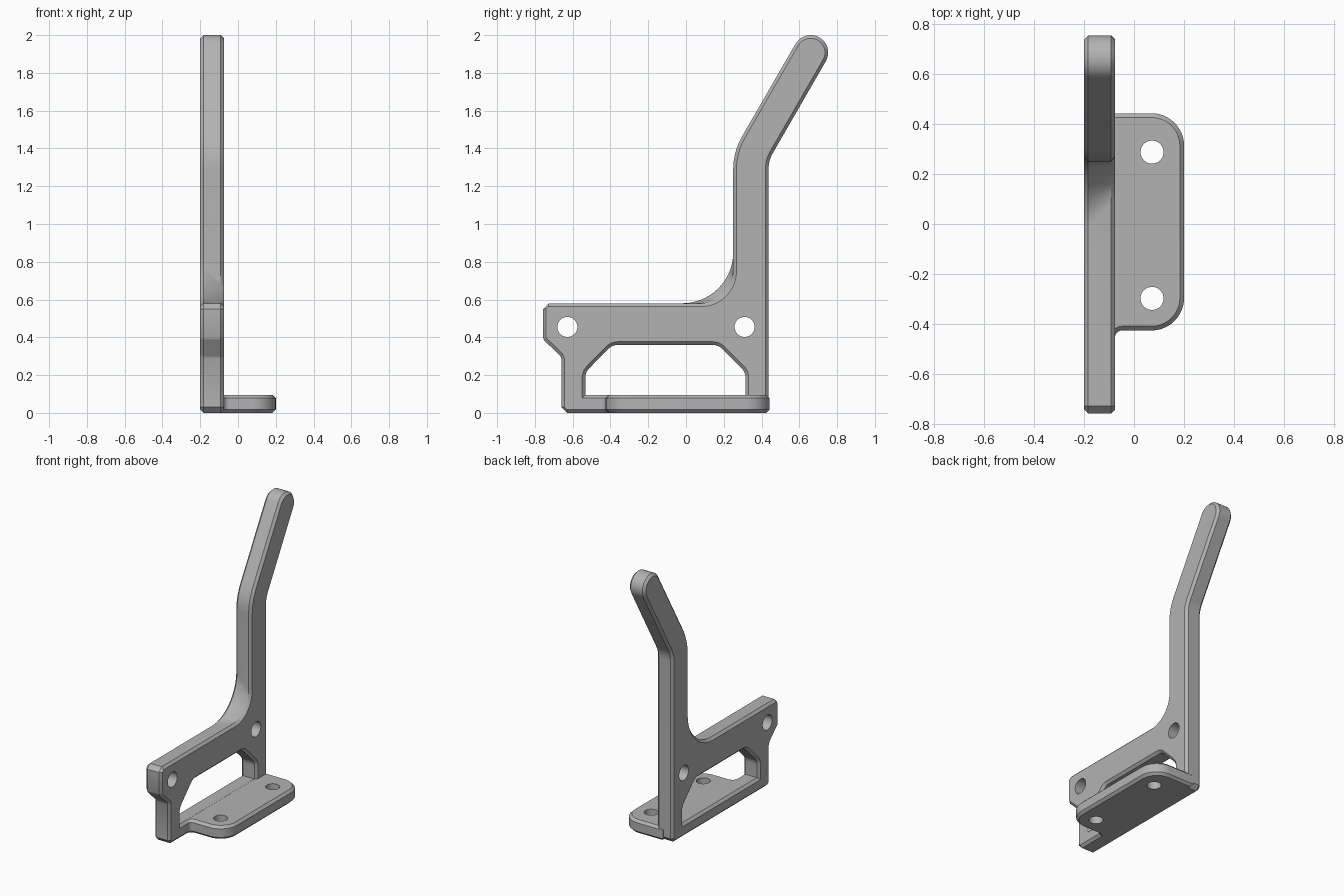
import bpy, bmesh, math
from mathutils import Vector

if "Cube" in bpy.data.objects:
    bpy.data.objects.remove(bpy.data.objects["Cube"])

grey = bpy.data.materials.new("plain grey")
grey.use_nodes = True
colour = (0.45, 0.45, 0.45, 1)
grey.diffuse_color = colour
grey.node_tree.nodes["Principled BSDF"].inputs["Base Color"].default_value = colour

CHAMFER = 0.017


def outline(corners, inset=0.0):
    """Counter-clockwise corners (u, v, radius, segments), inset and rounded."""
    pts = [Vector(c[:2]) for c in corners]
    result = []
    for i, (p, (_, _, radius, segs)) in enumerate(zip(pts, corners)):
        a = (p - pts[i - 1]).normalized()
        b = (pts[(i + 1) % len(pts)] - p).normalized()
        turn = math.atan2(a.x * b.y - a.y * b.x, a.dot(b))
        inward = (Vector((-a.y, a.x)) + Vector((-b.y, b.x))).normalized()
        p = p + inward * inset / math.cos(turn / 2)
        if segs == 0:
            result.append(p)
            continue
        side = 1 if turn > 0 else -1
        r = max(radius - side * inset, 0.004)
        centre = p + inward * side * r / math.cos(turn / 2)
        start = math.atan2(-inward.y * side, -inward.x * side) - turn / 2
        for k in range(segs + 1):
            t = start + turn * k / segs
            result.append(centre + r * Vector((math.cos(t), math.sin(t))))
    return result


def loft(name, rings, axis):
    """Join matching outlines, each (offset, points), along the x or z axis."""
    bm = bmesh.new()
    loops = []
    for h, pts in rings:
        loops.append([bm.verts.new((h, p.x, p.y) if axis == "x" else (p.x, p.y, h))
                      for p in pts])
    n = len(loops[0])
    for low, high in zip(loops, loops[1:]):
        for i in range(n):
            j = (i + 1) % n
            bm.faces.new((low[i], low[j], high[j], high[i]))
    bm.faces.new(loops[0][::-1])
    bm.faces.new(loops[-1])
    bmesh.ops.recalc_face_normals(bm, faces=bm.faces)
    mesh = bpy.data.meshes.new(name)
    bm.to_mesh(mesh)
    bm.free()
    mesh.materials.append(grey)
    obj = bpy.data.objects.new(name, mesh)
    bpy.context.collection.objects.link(obj)
    return obj


def circle(u, v, r, n=40):
    return [Vector((u + r * math.cos(k * math.tau / n), v + r * math.sin(k * math.tau / n)))
            for k in range(n)]


def cut(obj, cutters):
    """Subtract the cutters, then remove them."""
    bpy.ops.object.select_all(action="DESELECT")
    bpy.context.view_layer.objects.active = obj
    obj.select_set(True)
    for c in cutters:
        mod = obj.modifiers.new("cut", "BOOLEAN")
        mod.operation, mod.solver, mod.object = "DIFFERENCE", "EXACT", c
        bpy.ops.object.modifier_apply(modifier=mod.name)
        bpy.data.objects.remove(c)
    bpy.ops.object.shade_smooth_by_angle(angle=math.radians(25))


# Upright plate: long bar, post and leaning arm with a round tip
X0, X1 = -0.2, -0.075
TIP_R = 0.0925
lean = Vector((0.5, math.sqrt(0.75)))
across = Vector((lean.y, -lean.x))
end = Vector((0.66, 2 - TIP_R)) + lean * TIP_R
tip_back, tip_front = end + across * TIP_R, end - across * TIP_R


def plate_corners(fillet):
    return [(-0.66, 0, 0.03, 1), (0.437, 0, 0.03, 1),
            (0.437, 1.336, 0.17, 8),
            (*tip_back, TIP_R - 0.0004, 12), (*tip_front, TIP_R - 0.0004, 12),
            (0.25, 1.383, 0.35, 8), (0.25, 0.58, fillet, 14),
            (-0.757, 0.58, 0.03, 1), (-0.757, 0.39, 0.02, 1), (-0.66, 0.296, 0.02, 1)]


# The inner fillet tightens from one side of the plate to the other
wide, tight = plate_corners(0.27), plate_corners(0.17)
plate = loft("upright_plate", [(X0, outline(wide, CHAMFER)), (X0 + CHAMFER, outline(wide)),
                               (X1 - CHAMFER, outline(tight)), (X1, outline(tight, CHAMFER))], "x")

# Window with chamfered rims, and two bolt holes
window = [(-0.533, 0.095, 0, 0), (0.315, 0.095, 0, 0), (0.315, 0.215, 0.07, 5),
          (0.17, 0.36, 0.07, 5), (-0.39, 0.36, 0.07, 5), (-0.533, 0.215, 0.07, 5)]
flare = CHAMFER + 0.01
cutters = [loft("window_cutter", [(X0 - 0.01, outline(window, -flare)),
                                  (X0 + CHAMFER, outline(window)),
                                  (X1 - CHAMFER, outline(window)),
                                  (X1 + 0.01, outline(window, -flare))], "x")]
for y in (-0.628, 0.31):
    hole = circle(y, 0.455, 0.053)
    cutters.append(loft("bolt_cutter", [(X0 - 0.1, hole), (X1 + 0.1, hole)], "x"))
cut(plate, cutters)

# Mounting flange with rounded corners, blended into the plate at the front
FRONT, BACK, TOP = -0.425, 0.442, 0.0945
shape = [(-0.13, -0.46, 0, 0), (-0.076, -0.46, 0, 0), (-0.076, FRONT, 0.028, 6),
         (0.2, FRONT, 0.13, 12), (0.2, BACK, 0.13, 12), (-0.13, BACK, 0, 0)]
flange = loft("mounting_flange", [(0, outline(shape, CHAMFER)), (CHAMFER, outline(shape)),
                                  (TOP - CHAMFER, outline(shape)), (TOP, outline(shape, CHAMFER))], "z")
cutters = []
for y in (-0.297, 0.287):
    hole = circle(0.072, y, 0.046)
    cutters.append(loft("screw_cutter", [(-0.1, hole), (0.2, hole)], "z"))
cut(flange, cutters)
